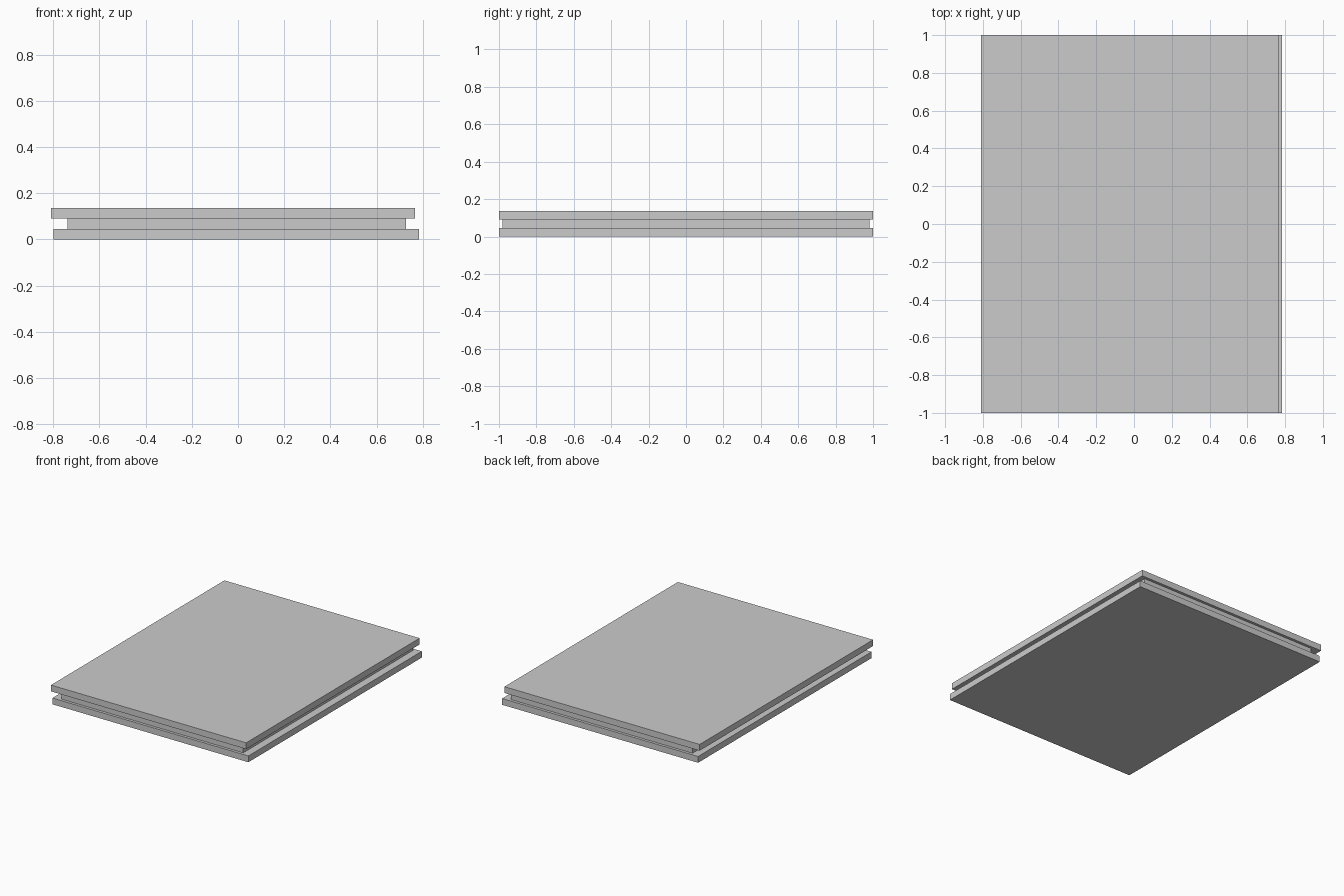
import bpy

if "Cube" in bpy.data.objects:
    bpy.data.objects.remove(bpy.data.objects["Cube"])

def slab(name, x0, x1, y0, y1, z0, z1):
    """Axis-aligned block given by its extents."""
    bpy.ops.mesh.primitive_cube_add(size=1, location=((x0 + x1) / 2, (y0 + y1) / 2, (z0 + z1) / 2))
    ob = bpy.context.object
    ob.name = name
    ob.scale = (x1 - x0, y1 - y0, z1 - z0)
    bpy.ops.object.transform_apply(location=False, rotation=False, scale=True)
    return ob

# Stack of three boards: the middle one is recessed on every side
slab("bottom_board", -0.798, 0.784, -1.0, 1.0, 0.0, 0.046)
slab("middle_board", -0.739, 0.728, -0.98, 0.98, 0.046, 0.091)
slab("top_board", -0.81, 0.766, -1.0, 1.0, 0.091, 0.137)
